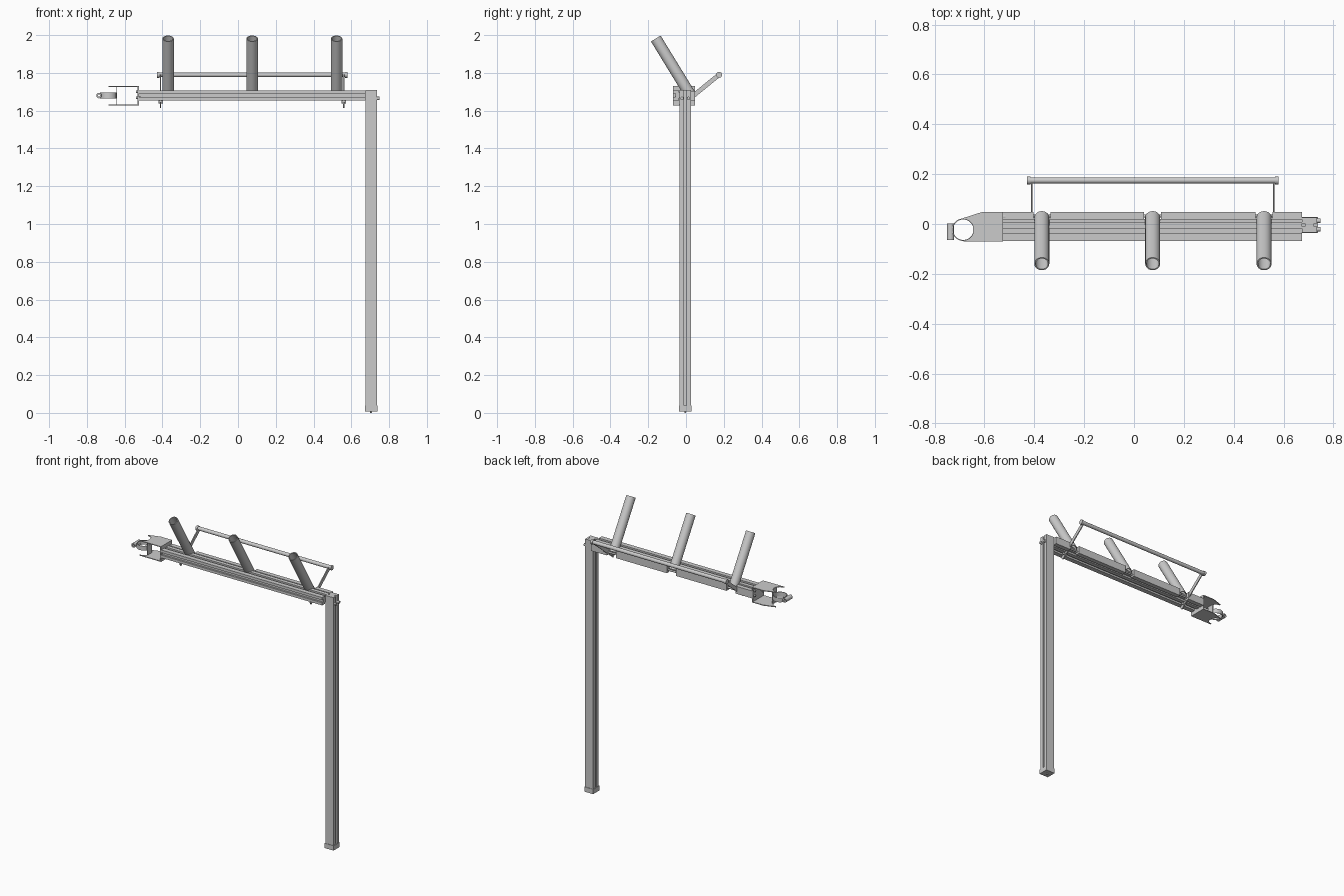
import bpy, bmesh, math
from mathutils import Vector

if "Cube" in bpy.data.objects:
    bpy.data.objects.remove(bpy.data.objects["Cube"])


def finish(name, bm, smooth=False):
    bmesh.ops.recalc_face_normals(bm, faces=bm.faces)
    me = bpy.data.meshes.new(name)
    bm.to_mesh(me)
    bm.free()
    ob = bpy.data.objects.new(name, me)
    bpy.context.collection.objects.link(ob)
    if smooth:
        bpy.ops.object.select_all(action='DESELECT')
        ob.select_set(True)
        bpy.context.view_layer.objects.active = ob
        bpy.ops.object.shade_smooth_by_angle(angle=math.radians(35))
    return ob


def prism(name, pts, direction, smooth=False):
    """Extrude a closed outline of 3D points along a vector."""
    bm = bmesh.new()
    f = bm.faces.new([bm.verts.new(p) for p in pts])
    r = bmesh.ops.extrude_face_region(bm, geom=[f])
    verts = [v for v in r['geom'] if isinstance(v, bmesh.types.BMVert)]
    bmesh.ops.translate(bm, vec=Vector(direction), verts=verts)
    return finish(name, bm, smooth)


def box(name, x0, x1, y0, y1, z0, z1):
    pts = [(x0, y0, z0), (x1, y0, z0), (x1, y1, z0), (x0, y1, z0)]
    return prism(name, pts, (0, 0, z1 - z0))


def tube(name, a, b, r, inner=0.0, n=32):
    """Round bar, or hollow pipe when inner is given, from a to b."""
    a, b = Vector(a), Vector(b)
    q = Vector((0, 0, 1)).rotation_difference(b - a)
    bm = bmesh.new()

    def ring(c, rad):
        return [bm.verts.new(c + q @ Vector((rad * math.cos(2 * math.pi * i / n),
                                             rad * math.sin(2 * math.pi * i / n), 0)))
                for i in range(n)]
    loops = [ring(a, r), ring(b, r)]
    if inner:
        loops += [ring(b, inner), ring(a, inner), loops[0]]
    else:
        bm.faces.new(loops[0])
        bm.faces.new(loops[1])
    for p, s in zip(loops, loops[1:]):
        for i in range(n):
            j = (i + 1) % n
            bm.faces.new((p[i], p[j], s[j], s[i]))
    return finish(name, bm, True)


# Leg: square extrusion with a groove down both x sides
LX, LY = 0.705, -0.004
leg = [(-.03, -.03), (.03, -.03), (.03, -.006), (.018, -.006), (.018, .006), (.03, .006),
       (.03, .03), (-.03, .03), (-.03, .006), (-.018, .006), (-.018, -.006), (-.03, -.006)]
prism("leg", [(LX + x, LY + y, 0.03) for x, y in leg], (0, 0, 1.68))
box("foot_cap", LX - .033, LX + .033, LY - .033, LY + .033, 0.008, 0.04)
tube("foot_nub", (LX, LY, 0), (LX, LY, 0.01), 0.005, n=12)

# Cross beam: grooved extrusion
Z0, Z1 = 1.655, 1.708
beam = [(-.068, Z0), (-.036, Z0), (-.036, Z0 + .012), (-.018, Z0 + .012), (-.018, Z0),
        (.008, Z0), (.008, Z0 + .012), (.02, Z0 + .012), (.02, Z1 - .012), (.008, Z1 - .012),
        (.008, Z1), (-.018, Z1), (-.018, Z1 - .012), (-.036, Z1 - .012), (-.036, Z1),
        (-.068, Z1), (-.068, Z1 - .018), (-.056, Z1 - .018), (-.056, Z0 + .018), (-.068, Z0 + .018)]
prism("cross_beam", [(-.525, y, z) for y, z in beam], (1.2, 0, 0))

# Rear panels, interrupted at each holder tube
holders = (-.37, .075, .522)
edges = [-.525] + [e for x in holders for e in (x - .034, x + .034)] + [.675]
for i in range(0, len(edges), 2):
    box("rear_panel", edges[i], edges[i + 1], .018, .048, Z0, Z1 - .003)

# Angled holder tubes with a cross pin
for x in holders:
    tube("holder_tube", (x, .026, 1.678), (x, -.16, 1.982), .03, .025, 40)
    tube("holder_pin", (x - .04, .032, 1.672), (x + .04, .032, 1.672), .006, n=12)

# Handrail with collars and flat sloping arms
RY, RZ = .175, 1.79
tube("hand_rail", (-.43, RY, RZ), (.578, RY, RZ), .0125)
for x in (-.41, .56):
    s = 1 if x > 0 else -1
    d = Vector((0, .205, .167)).normalized()
    w = Vector((0, -d.z, d.y)) * .012
    a, b = Vector((x - .003, -.03, 1.623)), Vector((x - .003, RY, RZ))
    prism("rail_arm", [a - w, a + w, b + w, b - w], (.006, 0, 0))
    tube("rail_collar", (x + s * .006, RY, RZ), (x + s * .02, RY, RZ), .016)
    tube("arm_bolt", (x - .012, -.004, 1.645), (x + .012, -.004, 1.645), .008, n=12)

# Bolt joining leg and beam
for y in (LY - .017, LY + .017):
    tube("leg_bolt", (.67, y, 1.665), (.748, y, 1.665), .009, n=16)

# Post clamp: upper and lower jaws with a round notch
CX, CY, R = -.685, -.023, .042
notch = [(CX + R * math.cos(t), CY + R * math.sin(t))
         for t in (math.pi / 2 - math.pi * i / 20 for i in range(21))]
jaw = [(-.525, .048), (-.61, .048), (-.685, .024)] + notch + [(-.685, -.07), (-.525, -.07)]
for nm, z in (("upper_jaw", 1.726), ("lower_jaw", 1.628)):
    prism(nm, [(x, y, z) for x, y in jaw], (0, 0, .005))
box("clamp_back_plate", -.532, -.525, -.07, .048, 1.63, 1.729)
box("clamp_seat", -.647, -.642, -.045, -.001, 1.63, 1.729)
for y in (-.055, .03):
    for z in (1.668, 1.7):
        tube("clamp_bolt", (-.54, y, z), (-.515, y, z), .007, n=12)

# Strap around the post and its fastening knob
tube("clamp_strap", (CX, CY, 1.665), (CX, CY, 1.695), R + .003, R - .001, 40)
tube("strap_knob", (-.736, -.064, 1.68), (-.736, .003, 1.68), .0145, .006, 24)
